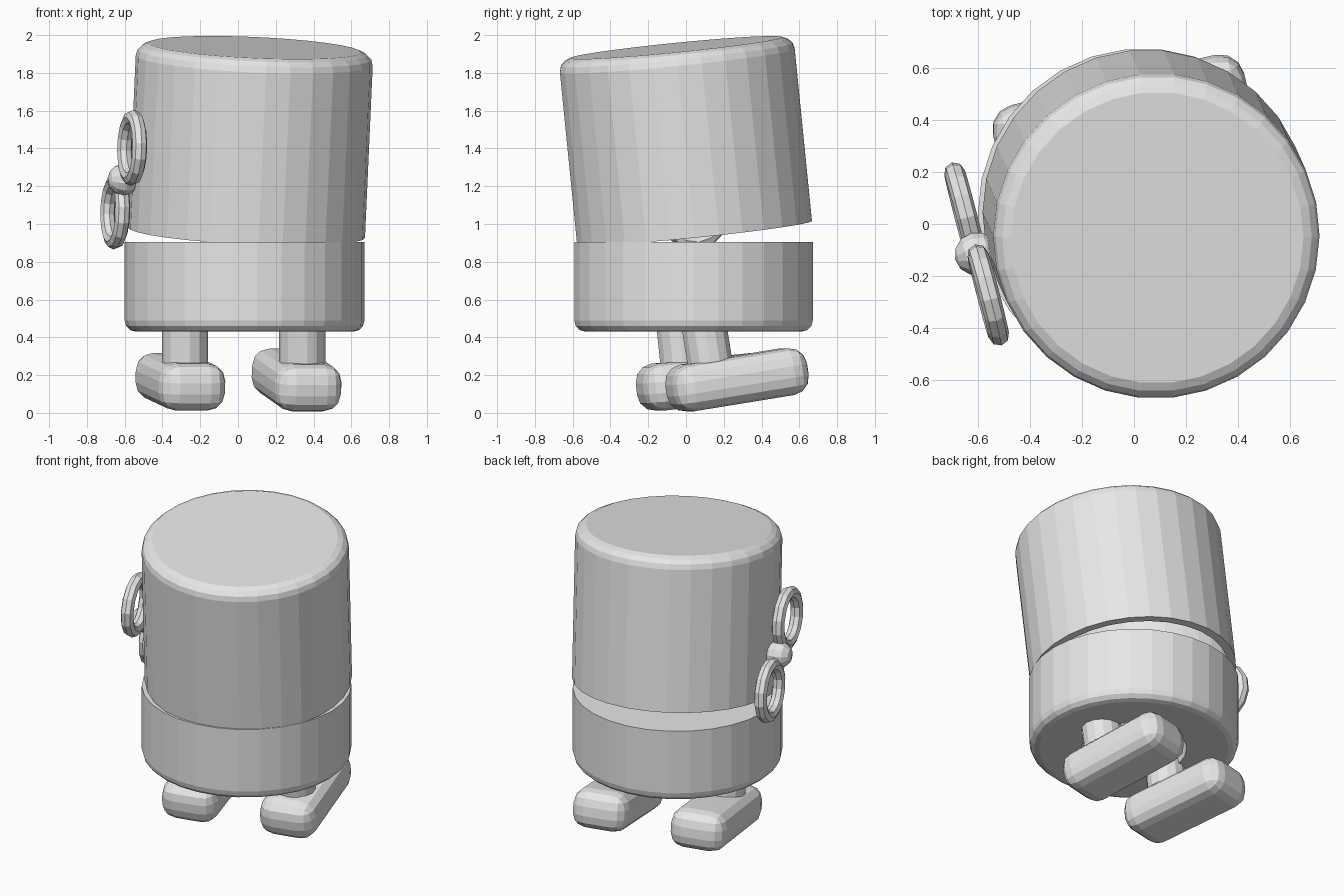
import bpy, bmesh, math
from mathutils import Vector, Matrix

cube = bpy.data.objects.get("Cube")
if cube:
    bpy.data.objects.remove(cube, do_unlink=True)

# Single plain material
grey = bpy.data.materials.new("plain_grey")
grey.use_nodes = True
COLOR = (0.8, 0.8, 0.8, 1)
grey.diffuse_color = COLOR
grey.node_tree.nodes["Principled BSDF"].inputs["Base Color"].default_value = COLOR


def finish(name, bm, matrix):
    bmesh.ops.recalc_face_normals(bm, faces=bm.faces)
    mesh = bpy.data.meshes.new(name)
    bm.to_mesh(mesh)
    bm.free()
    mesh.materials.append(grey)
    obj = bpy.data.objects.new(name, mesh)
    obj.matrix_world = matrix
    bpy.context.collection.objects.link(obj)
    return obj


def arc(cx, cz, r, a0, a1, steps):
    """Points on an arc in the (radius, height) plane, angles in degrees."""
    angles = [math.radians(a0 + (a1 - a0) * i / steps) for i in range(steps + 1)]
    return [(cx + r * math.cos(a), cz + r * math.sin(a)) for a in angles]


def lathe(name, profile, sides, matrix, closed=False):
    """Revolve a (radius, height) profile around local z."""
    bm = bmesh.new()
    verts = [bm.verts.new((r, 0, z)) for r, z in profile]
    pairs = list(zip(verts, verts[1:]))
    if closed:
        pairs.append((verts[-1], verts[0]))
    edges = [bm.edges.new(p) for p in pairs]
    bmesh.ops.spin(bm, geom=verts + edges, cent=(0, 0, 0), axis=(0, 0, 1),
                   angle=math.tau, steps=sides)
    bmesh.ops.remove_doubles(bm, verts=bm.verts, dist=0.0005)
    return finish(name, bm, matrix)


def frame(origin, z_axis, y_hint):
    """Matrix with local z along z_axis and local y close to y_hint."""
    z = Vector(z_axis).normalized()
    x = Vector(y_hint).cross(z).normalized()
    y = z.cross(x)
    return Matrix.Translation(origin) @ Matrix((x, y, z)).transposed().to_4x4()


# Lower body: thick ring with a rounded bottom edge
lower = [(0.32, 0)] + arc(0.575, 0.06, 0.06, -90, 0, 3) + [(0.635, 0.475), (0.32, 0.475)]
lathe("lower_body", lower, 30, Matrix.Translation((0.035, 0.04, 0.43)), closed=True)

# Upper body: hollow, tilted cap with a rounded top edge
LENGTH, WALL, R = 0.985, 0.05, 0.628
upper = [(0, LENGTH - WALL), (R - WALL, LENGTH - WALL), (R - WALL, 0), (R, 0)]
upper += arc(R - 0.065, LENGTH - 0.07, 0.065, 0, 90, 3)[:-1]
upper += [(R - 0.065, LENGTH), (0, LENGTH)]
AXIS = Vector((0.045, -0.1, 1))
lathe("upper_body", upper, 30, frame((0.045, 0.045, 0.955), AXIS, (0, 1, 0)))


# Legs and feet, each side swung by its own pitch
def leg_and_foot(side, foot_at, ankle_at, pitch):
    yaw = Matrix.Rotation(math.radians(13), 4, 'Z')
    tilt = Matrix.Rotation(math.radians(pitch), 4, 'X')
    bm = bmesh.new()
    bmesh.ops.create_cube(bm, size=1, matrix=Matrix.Diagonal((0.36, 0.74, 0.25, 1)))
    bmesh.ops.bevel(bm, geom=bm.edges[:], offset=0.095, segments=3,
                    profile=0.5, affect='EDGES')
    finish(side + "_foot", bm, Matrix.Translation(foot_at) @ yaw @ tilt)
    lathe(side + "_leg", [(0, 0), (0.122, 0), (0.122, 0.5), (0, 0.5)], 14,
          Matrix.Translation(ankle_at) @ tilt)


leg_and_foot("left", (0.31, 0.27, 0.175), (0.34, 0.145, 0.15), 9)
leg_and_foot("right", (-0.305, 0.115, 0.165), (-0.28, -0.005, 0.15), 6)

# Side key: two loops in a plane against the body, joined by a hub
key = frame((-0.605, -0.115, 1.235), (-0.965, -0.25, 0.023), AXIS)
spin = Matrix.Rotation(math.radians(38), 4, 'Z')
if (key @ spin @ Vector((0, 1, 0)) - key.translation).y > 0:
    spin = spin.inverted()
key = key @ spin
for name, sign in (("upper", 1), ("lower", -1)):
    ring = arc(0.162, 0, 0.04, 0, 315, 7)
    lathe("key_" + name + "_loop", ring, 14,
          key @ Matrix.Translation((0, sign * 0.235, 0)), closed=True)

# Key hub and the shaft that runs into the body
lathe("key_hub", arc(0, 0, 0.085, -90, 90, 6), 12, key)
lathe("key_shaft", [(0, -0.12), (0.045, -0.12), (0.045, 0), (0, 0)], 10, key)
